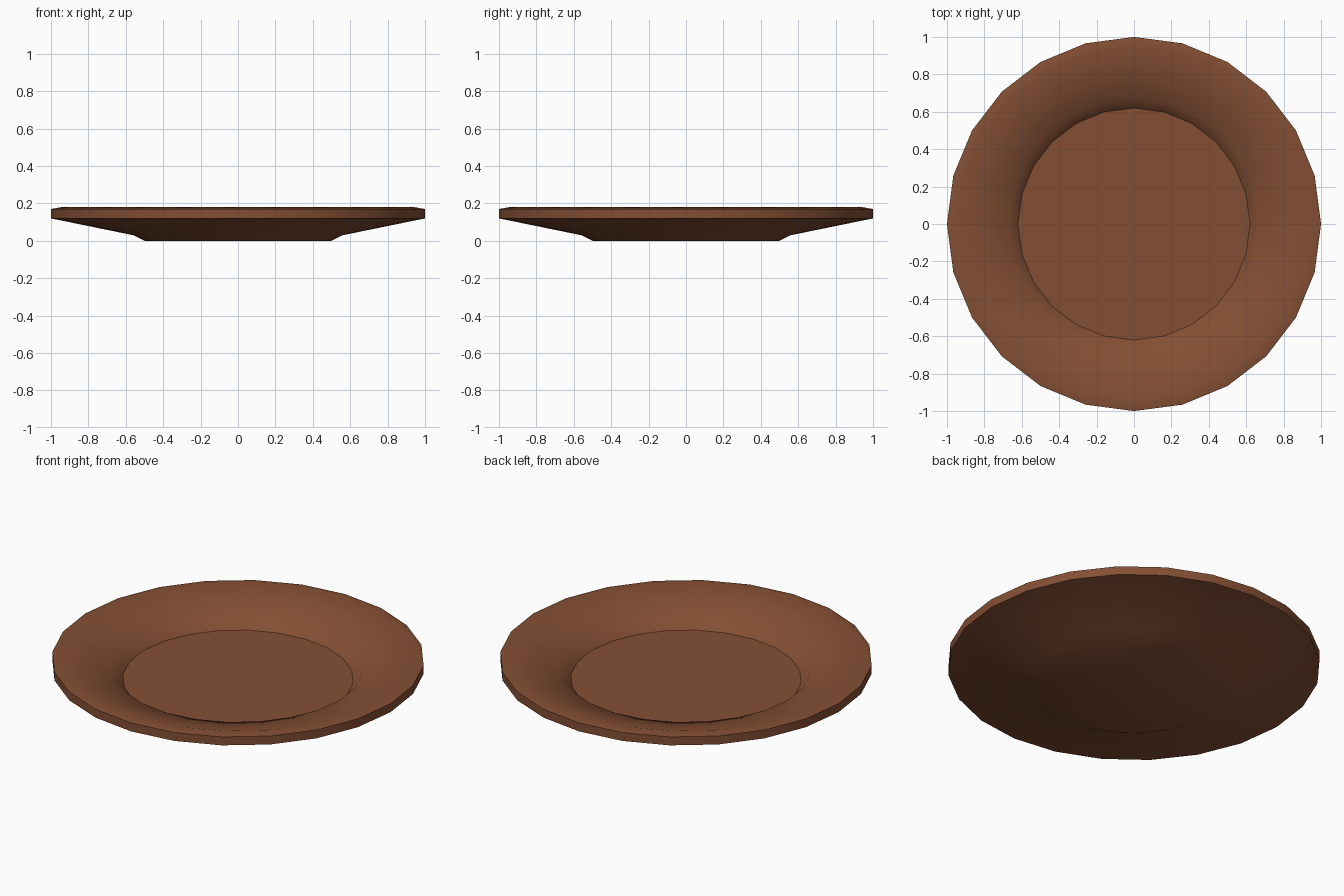
import bpy, bmesh, math

if "Cube" in bpy.data.objects:
    bpy.data.objects.remove(bpy.data.objects["Cube"])

SIDES = 24

clay = bpy.data.materials.new("brown_clay")
clay.diffuse_color = (0.23, 0.078, 0.034, 1)
clay.use_nodes = True
clay.node_tree.nodes["Principled BSDF"].inputs["Base Color"].default_value = clay.diffuse_color

# plate cross-section (radius, height), from underside centre to well
profile = [(0.50, 0.0), (0.56, 0.03), (1.0, 0.12), (1.0, 0.17),
           (0.945, 0.18), (0.67, 0.105), (0.62, 0.05)]

bm = bmesh.new()
rings = [[bm.verts.new((r * math.cos(2 * math.pi * i / SIDES),
                        r * math.sin(2 * math.pi * i / SIDES), z))
          for i in range(SIDES)] for r, z in profile]

# walls and rim
for a, b in zip(rings, rings[1:]):
    for i in range(SIDES):
        j = (i + 1) % SIDES
        bm.faces.new((a[i], a[j], b[j], b[i]))

# underside and flat well
bm.faces.new(rings[0][::-1])
bm.faces.new(rings[-1])
bmesh.ops.recalc_face_normals(bm, faces=bm.faces)

mesh = bpy.data.meshes.new("plate")
bm.to_mesh(mesh)
bm.free()
mesh.materials.append(clay)
plate = bpy.data.objects.new("plate", mesh)
bpy.context.collection.objects.link(plate)

# smooth sides, sharp rim and well edge
bpy.context.view_layer.objects.active = plate
plate.select_set(True)
bpy.ops.object.shade_smooth_by_angle(angle=math.radians(40))
